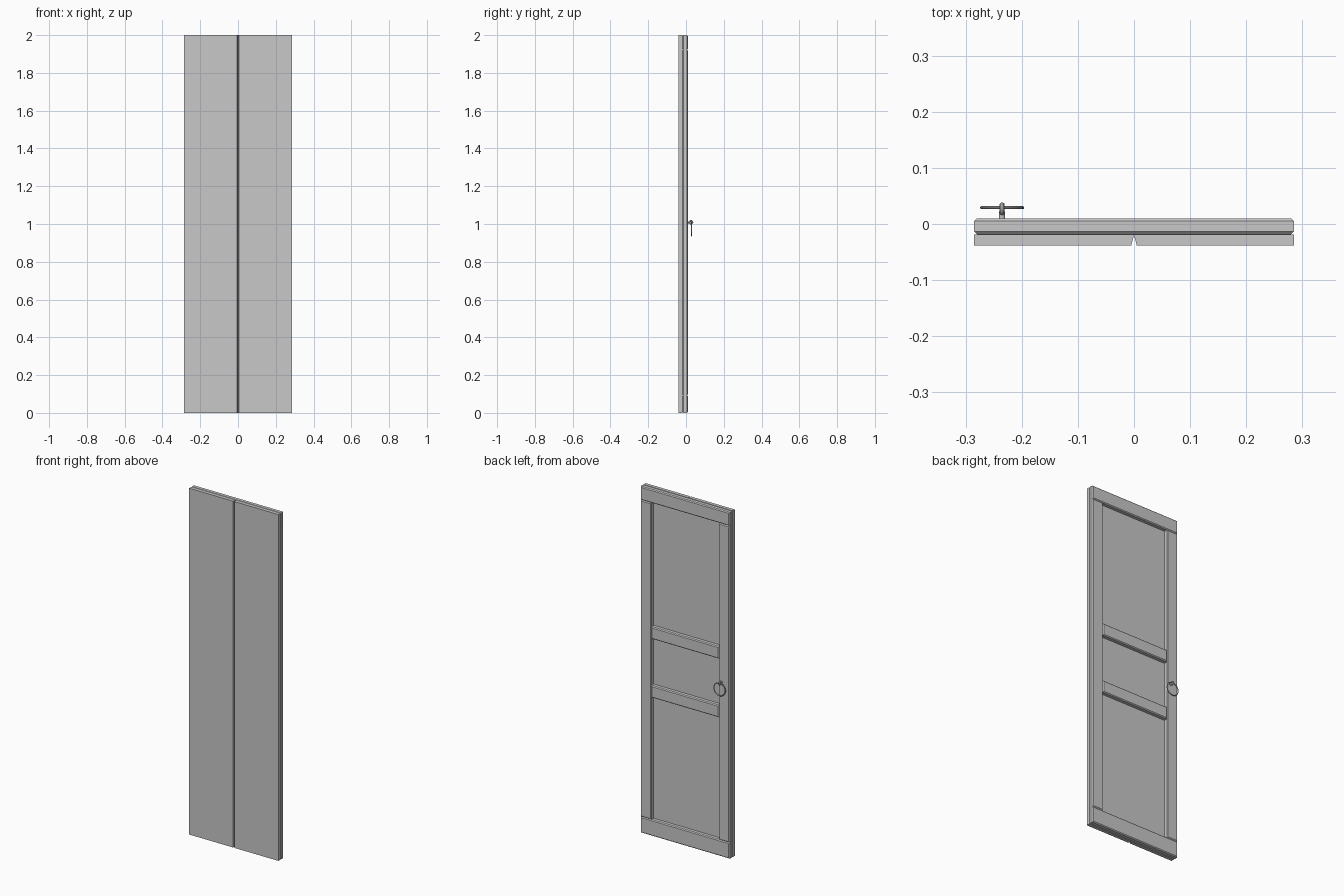
import bpy, bmesh, math
from mathutils import Matrix

old = bpy.data.objects.get("Cube")
if old:
    bpy.data.objects.remove(old, do_unlink=True)

W, H = 0.285, 2.0                              # half width and height of the door
FRONT, SEAM, BACK = -0.0385, -0.0185, 0.01     # depths of panel front, panel back, frame back

grey = bpy.data.materials.new("plain grey")
grey.use_nodes = True
colour = (0.58, 0.58, 0.58, 1)
grey.diffuse_color = colour
grey.node_tree.nodes["Principled BSDF"].inputs["Base Color"].default_value = colour


def finish(name, bm):
    bmesh.ops.recalc_face_normals(bm, faces=bm.faces)
    mesh = bpy.data.meshes.new(name)
    bm.to_mesh(mesh)
    bm.free()
    mesh.materials.append(grey)
    obj = bpy.data.objects.new(name, mesh)
    bpy.context.collection.objects.link(obj)


def bar(name, x0, x1, z0, z1):
    """Frame timber with its edges chamfered on the front and back faces."""
    bm = bmesh.new()
    size = (x1 - x0, BACK - SEAM, z1 - z0)
    centre = ((x0 + x1) / 2, (BACK + SEAM) / 2, (z0 + z1) / 2)
    bmesh.ops.create_cube(bm, size=1, matrix=Matrix.Translation(centre) @ Matrix.Diagonal((*size, 1)))
    rims = [e for e in bm.edges if abs(e.verts[0].co.y - e.verts[1].co.y) < 0.001]
    bmesh.ops.bevel(bm, geom=rims, offset=0.005, segments=1, affect="EDGES")
    finish(name, bm)


def smooth_part(name):
    obj = bpy.context.object
    obj.name = name
    obj.data.materials.append(grey)
    bpy.ops.object.shade_smooth_by_angle()


# Front panel with a V groove down the middle
profile = [(-W, FRONT), (-0.005, FRONT), (0, SEAM - 0.001), (0.005, FRONT),
           (W, FRONT), (W, SEAM), (-W, SEAM)]
bm = bmesh.new()
face = bm.faces.new([bm.verts.new((x, y, 0)) for x, y in profile])
top = bmesh.ops.extrude_face_region(bm, geom=[face])["geom"]
bmesh.ops.translate(bm, vec=(0, 0, H), verts=[v for v in top if isinstance(v, bmesh.types.BMVert)])
finish("front_panel", bm)

# Back frame
STILE, LOW, HIGH = 0.069, 0.093, 1.922
bar("top_rail", -W, W, HIGH, H)
bar("bottom_rail", -W, W, 0, LOW)
bar("left_stile", W - STILE, W, LOW, HIGH)
bar("right_stile", -W, STILE - W, LOW, HIGH)
for name, z in (("upper_middle_rail", 1.137), ("lower_middle_rail", 0.798)):
    bar(name, STILE - W, W - STILE, z, z + 0.07)

# Ring pull: shaft, eye and hanging ring
X, Z = -0.235, 1.009
bpy.ops.mesh.primitive_cylinder_add(vertices=12, radius=0.0055, depth=0.016,
                                    location=(X, 0.014, Z), rotation=(math.pi / 2, 0, 0))
smooth_part("handle_shaft")
bpy.ops.mesh.primitive_torus_add(major_segments=20, minor_segments=10, major_radius=0.0075,
                                 minor_radius=0.0045, location=(X, 0.0265, Z),
                                 rotation=(0, math.pi / 2, 0))
smooth_part("handle_eye")
bpy.ops.mesh.primitive_torus_add(major_segments=40, minor_segments=10, major_radius=0.0365,
                                 minor_radius=0.0028, location=(X, 0.029, Z - 0.035),
                                 rotation=(math.pi / 2, 0, 0))
smooth_part("handle_ring")
